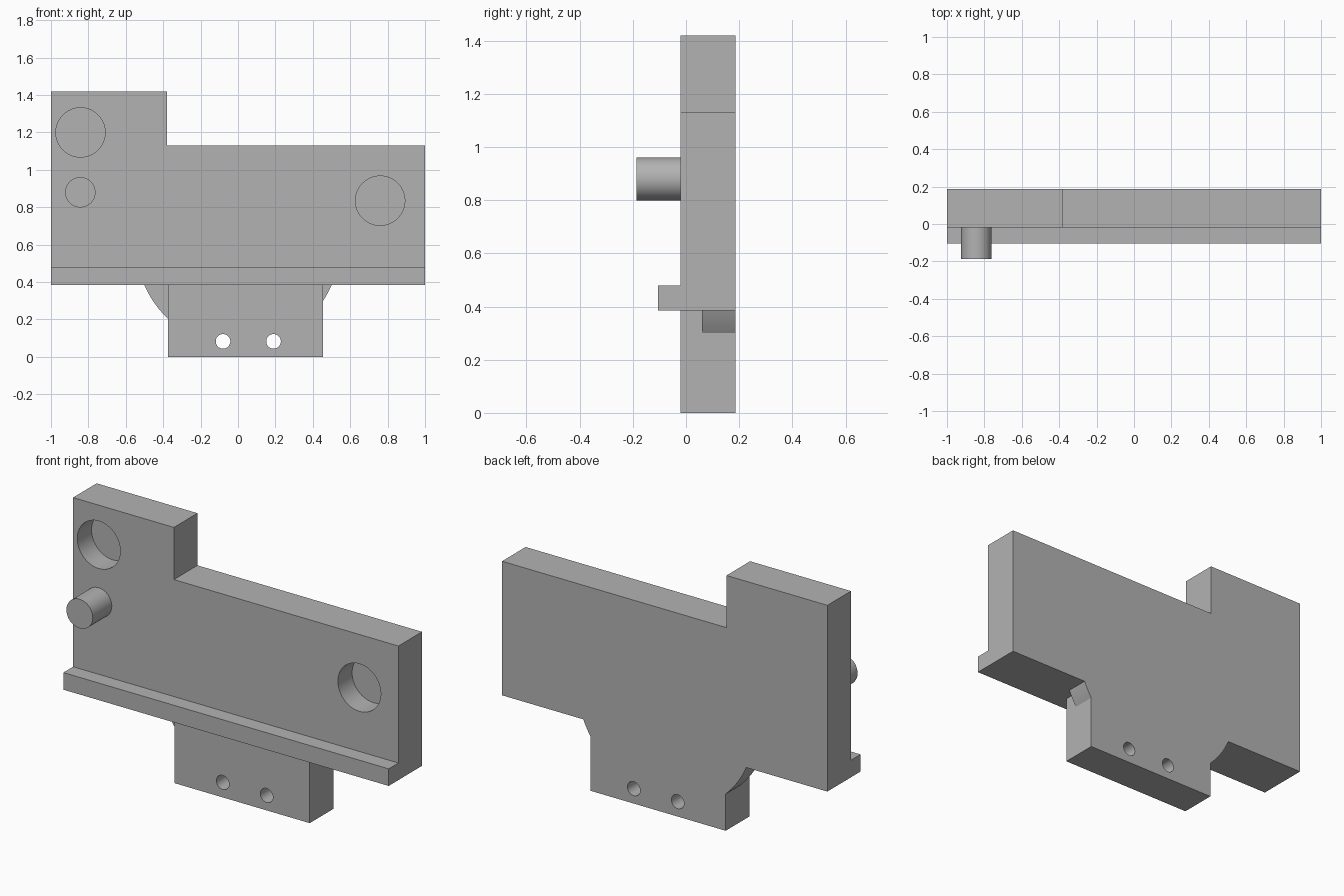
import bpy, bmesh
from math import cos, sin, pi, asin, radians

cube = bpy.data.objects.get("Cube")
if cube:
    bpy.data.objects.remove(cube, do_unlink=True)

FRONT, BACK = -0.02, 0.187      # plate faces
BASE = 0.385                    # underside of the wide plate

grey = bpy.data.materials.new("plain_grey")
grey.use_nodes = True
grey.diffuse_color = (0.45, 0.45, 0.45, 1)
grey.node_tree.nodes["Principled BSDF"].inputs["Base Color"].default_value = grey.diffuse_color


def prism(name, outline, y0, y1):
    """Extrude an (x, z) outline from y0 to y1."""
    bm = bmesh.new()
    face = bm.faces.new([bm.verts.new((x, y0, z)) for x, z in outline])
    moved = bmesh.ops.extrude_face_region(bm, geom=[face])["geom"]
    verts = [g for g in moved if isinstance(g, bmesh.types.BMVert)]
    bmesh.ops.translate(bm, verts=verts, vec=(0, y1 - y0, 0))
    bmesh.ops.recalc_face_normals(bm, faces=bm.faces)
    mesh = bpy.data.meshes.new(name)
    bm.to_mesh(mesh)
    bm.free()
    mesh.materials.append(grey)
    obj = bpy.data.objects.new(name, mesh)
    bpy.context.collection.objects.link(obj)
    return obj


def arc(x, z, r, start=0.0, end=2 * pi, steps=64):
    return [(x + r * cos(start + (end - start) * i / steps),
             z + r * sin(start + (end - start) * i / steps)) for i in range(steps)]


def select(obj):
    bpy.ops.object.select_all(action="DESELECT")
    obj.select_set(True)
    bpy.context.view_layer.objects.active = obj


def combine(target, tool, operation):
    tool.hide_render = True
    mod = target.modifiers.new(tool.name, "BOOLEAN")
    mod.operation, mod.solver, mod.object = operation, "EXACT", tool
    select(target)
    bpy.ops.object.modifier_apply(modifier=mod.name)
    bpy.data.objects.remove(tool, do_unlink=True)


# Stepped plate with its lower tab
plate = prism("plate", [
    (-1, BASE), (-0.375, BASE), (-0.375, 0), (0.455, 0), (0.455, BASE), (1, BASE),
    (1, 1.13), (-0.38, 1.13), (-0.38, 1.42), (-1, 1.42)], FRONT, BACK)

# Round shoulders either side of the tab, on the rear part of the thickness
cx, cz, radius = 0, 0.6, 0.545
dip = asin((cz - 0.5) / radius)
shoulders = prism("shoulders", arc(cx, cz, radius, pi + dip, 2 * pi - dip, 72), 0.06, BACK)
combine(plate, shoulders, "UNION")

# Blind round pockets, then through holes in the tab
for x, z in ((-0.842, 1.2), (0.76, 0.835)):
    combine(plate, prism("pocket_cutter", arc(x, z, 0.132), FRONT - 0.1, FRONT + 0.125), "DIFFERENCE")
for x in (-0.08, 0.19):
    combine(plate, prism("hole_cutter", arc(x, 0.083, 0.039, steps=40), FRONT - 0.1, BACK + 0.1), "DIFFERENCE")

# Front ledge and locating peg
ledge = prism("ledge", [(-1, BASE), (1, BASE), (1, 0.48), (-1, 0.48)], -0.105, FRONT)
peg = prism("peg", arc(-0.843, 0.88, 0.081), -0.187, FRONT)

for obj in (plate, ledge, peg):
    select(obj)
    bpy.ops.object.shade_smooth_by_angle(angle=radians(25))
